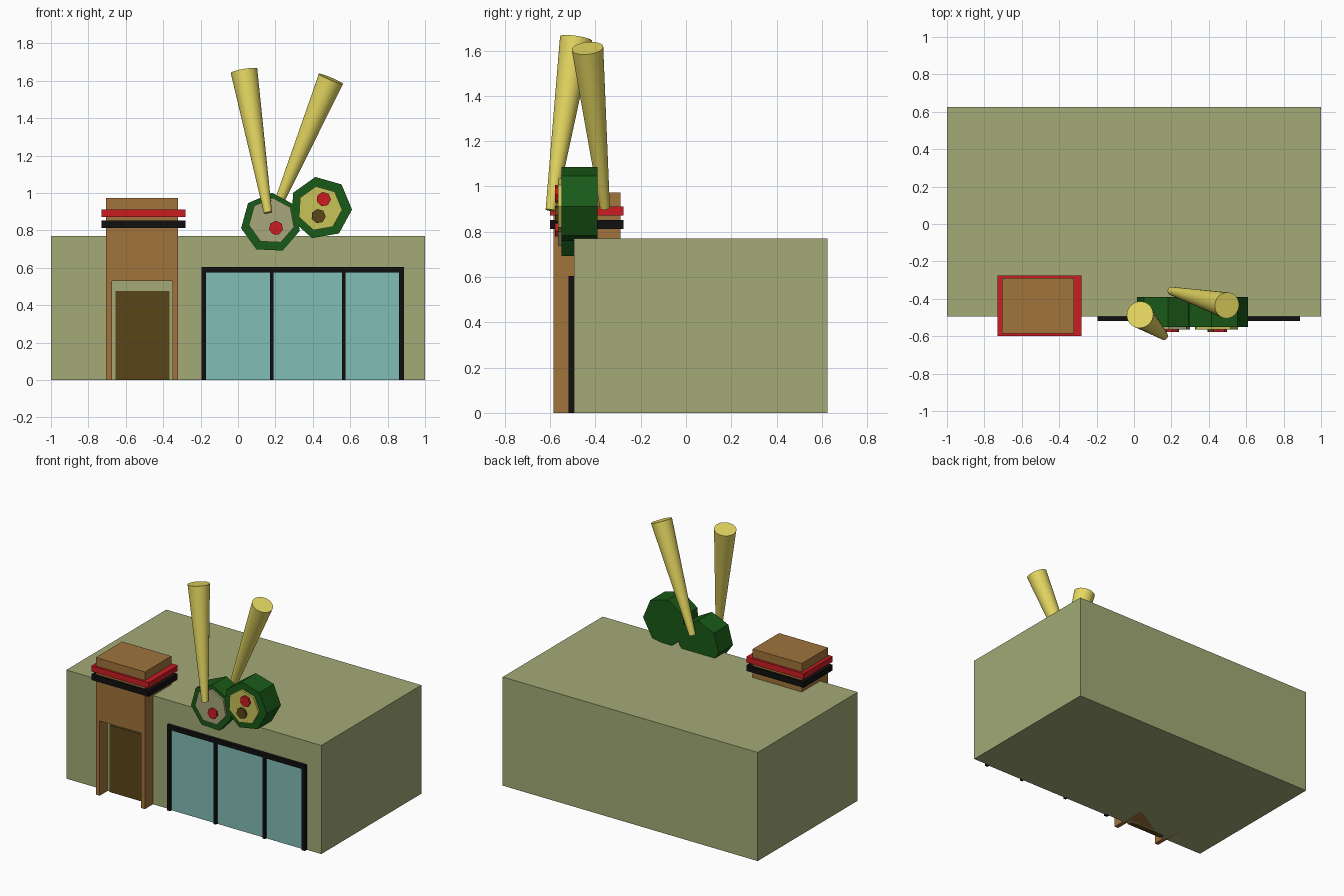
import bpy, bmesh
from math import sin, cos, radians
from mathutils import Vector

if "Cube" in bpy.data.objects:
    bpy.data.objects.remove(bpy.data.objects["Cube"])


def material(name, hex_colour):
    rgb = [int(hex_colour[i:i + 2], 16) / 255 for i in (0, 2, 4)]
    lin = [c / 12.92 if c <= 0.04045 else ((c + 0.055) / 1.055) ** 2.4 for c in rgb]
    m = bpy.data.materials.new(name)
    m.diffuse_color = (*lin, 1)
    m.use_nodes = True
    m.node_tree.nodes["Principled BSDF"].inputs["Base Color"].default_value = m.diffuse_color
    return m


OLIVE = material("olive", "A3AA76")
WOOD = material("wood", "A0743C")
DOOR = material("dark_brown", "5A4518")
BLACK = material("black", "101010")
RED = material("red", "CC1C22")
GLASS = material("glass", "82BDB6")
GREEN = material("seaweed_green", "1A5A18")
RICE = material("rice", "A9A77C")
YELLOW = material("yellow", "C8C45A")
STICK = material("stick_yellow", "E6D862")


def finish(name, bm, mat):
    bmesh.ops.recalc_face_normals(bm, faces=bm.faces)
    me = bpy.data.meshes.new(name)
    bm.to_mesh(me)
    bm.free()
    ob = bpy.data.objects.new(name, me)
    bpy.context.collection.objects.link(ob)
    if mat:
        me.materials.append(mat)
    return ob


def extrude_y(name, pts, y0, y1, mat):
    """Extrude an xz outline from y0 to y1."""
    bm = bmesh.new()
    face = bm.faces.new([bm.verts.new((x, y0, z)) for x, z in pts])
    ext = bmesh.ops.extrude_face_region(bm, geom=[face])
    moved = [g for g in ext["geom"] if isinstance(g, bmesh.types.BMVert)]
    bmesh.ops.translate(bm, verts=moved, vec=(0, y1 - y0, 0))
    return finish(name, bm, mat)


def box(name, x0, x1, y0, y1, z0, z1, mat=None):
    return extrude_y(name, [(x0, z0), (x1, z0), (x1, z1), (x0, z1)], y0, y1, mat)


def prism(name, x, z, r, sides, phase, y0, y1, mat):
    angles = [radians(phase + 360 * i / sides) for i in range(sides)]
    return extrude_y(name, [(x + r * cos(a), z + r * sin(a)) for a in angles], y0, y1, mat)


def tapered_stick(name, low, high, r_low, r_high):
    low, high = Vector(low), Vector(high)
    axis = high - low
    bm = bmesh.new()
    bmesh.ops.create_cone(bm, cap_ends=True, segments=32, radius1=r_low,
                          radius2=r_high, depth=axis.length)
    rot = axis.to_track_quat('Z', 'Y').to_matrix()
    for v in bm.verts:
        v.co = rot @ v.co + (low + high) / 2
    ob = finish(name, bm, STICK)
    bpy.ops.object.select_all(action='DESELECT')
    bpy.context.view_layer.objects.active = ob
    ob.select_set(True)
    bpy.ops.object.shade_smooth_by_angle()


# Main building
box("building", -1, 1, -0.495, 0.625, 0, 0.77, OLIVE)

# Entrance tower with doorway notch
tower = box("entrance_tower", -0.705, -0.32, -0.585, -0.29, 0, 0.972, WOOD)
cutter = box("doorway_cutter", -0.675, -0.35, -0.7, -0.45, -0.1, 0.53)
cutter.hide_render = True
cutter.hide_set(True)
cut = tower.modifiers.new("doorway", 'BOOLEAN')
cut.operation = 'DIFFERENCE'
cut.object = cutter
box("door", -0.655, -0.365, -0.502, -0.46, 0, 0.475, DOOR)

# Bands around the tower top
for name, z, mat in (("black_band", 0.812, BLACK), ("red_band", 0.872, RED)):
    box(name, -0.73, -0.28, -0.6, -0.275, z, z + 0.04, mat)

# Shop window: frame, mullions, glass
extrude_y("window_frame", [(-0.195, 0), (-0.195, 0.605), (0.887, 0.605), (0.887, 0),
                           (0.862, 0), (0.862, 0.575), (-0.17, 0.575), (-0.17, 0)],
          -0.518, -0.49, BLACK)
for i, x in enumerate((0.18, 0.565)):
    box(f"mullion_{i + 1}", x - 0.009, x + 0.009, -0.518, -0.49, 0, 0.58, BLACK)
box("window_glass", -0.18, 0.875, -0.501, -0.485, 0, 0.59, GLASS)

# Rolls on the roof edge: wrapper, rice face, fillings
prism("left_roll", 0.175, 0.84, 0.161, 7, 36, -0.55, -0.39, GREEN)
prism("left_roll_rice", 0.18, 0.85, 0.124, 7, 36, -0.565, -0.54, RICE)
prism("left_roll_filling", 0.203, 0.813, 0.038, 7, 36, -0.578, -0.55, RED)
prism("right_roll", 0.442, 0.92, 0.168, 7, -3, -0.55, -0.39, GREEN)
prism("right_roll_rice", 0.437, 0.917, 0.12, 7, -3, -0.565, -0.54, YELLOW)
prism("right_roll_red_filling", 0.458, 0.967, 0.039, 7, -3, -0.578, -0.55, RED)
prism("right_roll_brown_filling", 0.43, 0.876, 0.039, 7, -3, -0.578, -0.55, DOOR)

# Eating sticks
tapered_stick("left_stick", (0.16, -0.598, 0.895), (0.032, -0.485, 1.653), 0.022, 0.072)
tapered_stick("right_stick", (0.2, -0.358, 0.905), (0.497, -0.435, 1.61), 0.022, 0.07)
